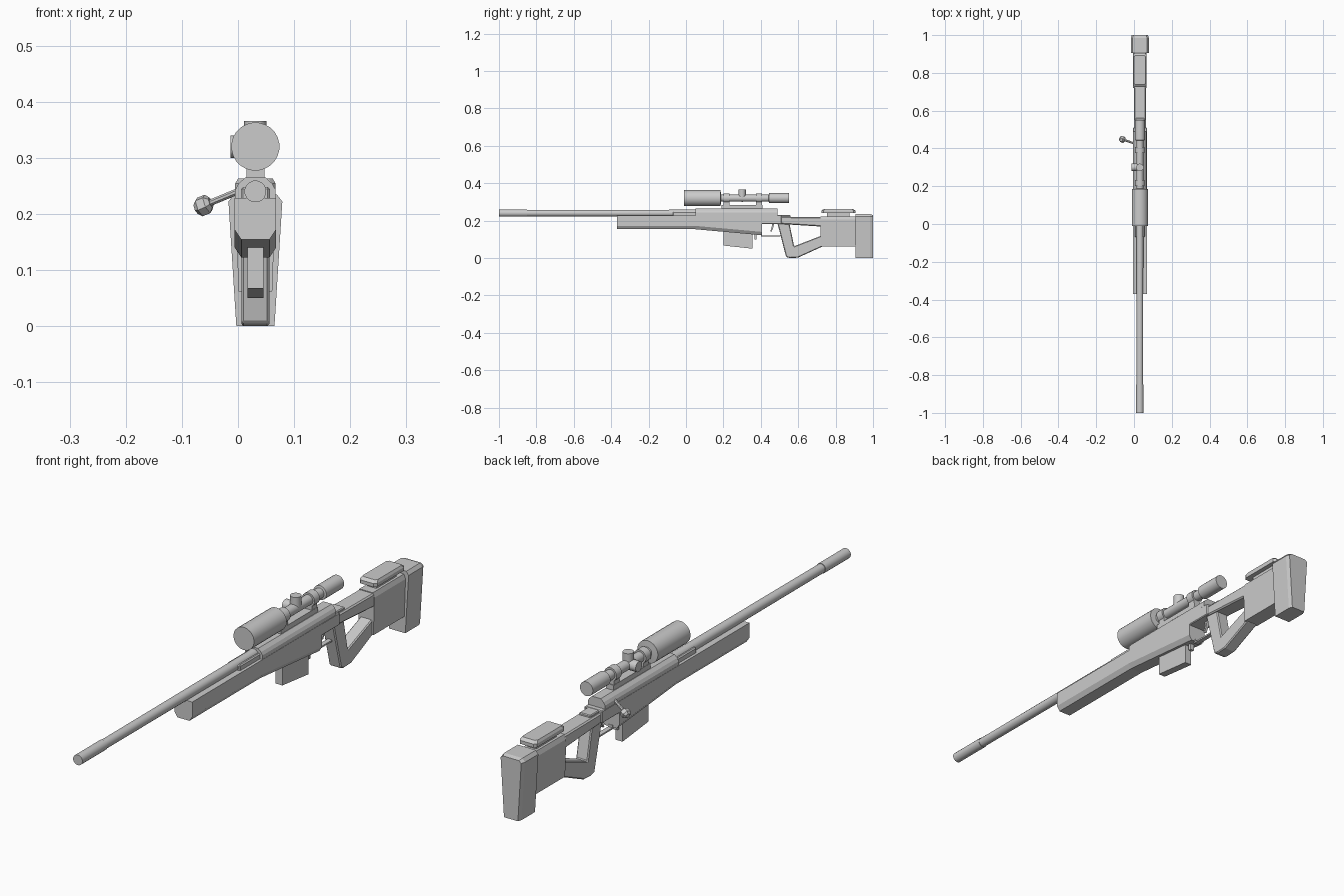
import bpy, bmesh, math
from mathutils import Vector

if "Cube" in bpy.data.objects:
    bpy.data.objects.remove(bpy.data.objects["Cube"])

CX = 0.031  # rifle centre line; the bolt handle sticks out to -x


def make(name, verts, faces, bevel=0):
    me = bpy.data.meshes.new(name)
    me.from_pydata(verts, [], faces)
    bm = bmesh.new()
    bm.from_mesh(me)
    bmesh.ops.recalc_face_normals(bm, faces=bm.faces)
    bm.to_mesh(me)
    bm.free()
    ob = bpy.data.objects.new(name, me)
    bpy.context.collection.objects.link(ob)
    if bevel:
        m = ob.modifiers.new("edge", "BEVEL")
        m.width, m.segments, m.limit_method = bevel, 1, "ANGLE"
    return ob


def loft(name, rings, bevel=0):
    """Skin rings that all have the same point count, capping both ends."""
    n = len(rings[0])
    verts = [p for r in rings for p in r]
    faces = [list(range(n)), list(range(len(verts) - n, len(verts)))]
    for k in range(len(rings) - 1):
        for i in range(n):
            j = (i + 1) % n
            faces.append([k * n + i, k * n + j, (k + 1) * n + j, (k + 1) * n + i])
    return make(name, verts, faces, bevel)


def prism(name, prof, hw, bevel=0):
    """Side profile (y, z) extruded across the rifle."""
    return loft(name, [[(CX + s * hw, y, z) for y, z in prof] for s in (-1, 1)], bevel)


def box(name, hw, y0, y1, z0, z1, bevel=0):
    return prism(name, [(y0, z0), (y1, z0), (y1, z1), (y0, z1)], hw, bevel)


def turned(name, start, axis, steps, sides=16):
    """Lathe part: steps of (distance along axis, radius)."""
    a = Vector(axis).normalized()
    u = a.orthogonal().normalized()
    v = a.cross(u)
    rings = []
    for d, r in steps:
        c = Vector(start) + a * d
        rings.append([c + (u * math.cos(t) + v * math.sin(t)) * r
                      for t in (2 * math.pi * (i + .5) / sides for i in range(sides))])
    ob = loft(name, rings)
    if sides > 10:
        bpy.context.view_layer.objects.active = ob
        ob.select_set(True)
        bpy.ops.object.shade_smooth_by_angle(angle=math.radians(31))
        ob.select_set(False)
    return ob


def mirrored(y, half):
    """Cross-section ring from its right half (x, z), listed bottom to top."""
    return [(CX + x, y, z) for x, z in half] + [(CX - x, y, z) for x, z in reversed(half)]


# Barrel with thicker muzzle
turned("barrel", (CX, -1, .24), (0, 1, 0),
       [(0, .0195), (.15, .0195), (.15, .0175), (.9, .0185), (1.1, .0195)])
box("barrel_shank", .026, -.07, .06, .215, .248, .004)

# Fore stock with chamfered belly that deepens toward the magazine
loft("fore_stock", [mirrored(y, [(.025, zb), (.037, zb + .018), (.037, .228)])
                    for y, zb in ((-.37, .154), (.05, .154), (.405, .122))])
box("stock_rear", .037, .40, .51, .183, .23, .003)

# Receiver
loft("receiver", [mirrored(y, [(.036, .22), (.036, .243), (.03, .254), (.018, .265)])
                  for y in (.05, .49)])
box("tang", .024, .48, .56, .2, .229, .003)
box("scope_rail", .016, .19, .41, .262, .284)

# Scope
SZ = .32
turned("scope", (CX, -.01, SZ), (0, 1, 0),
       [(0, .043), (.195, .043), (.197, .019), (.452, .019), (.454, .027), (.56, .027)], 24)
for i, y in enumerate((.2, .375)):
    turned("scope_ring_%d" % i, (CX, y, SZ), (0, 1, 0), [(0, .026), (.032, .026)])
    box("ring_foot_%d" % i, .015, y, y + .032, .27, SZ - .015)
turned("top_turret", (CX, .30, SZ), (0, 0, 1), [(0, .02), (.046, .02)], 12)
turned("side_turret", (CX, .30, SZ), (-1, 0, 0), [(0, .02), (.044, .02)], 12)

# Bolt handle with faceted knob
d = Vector((-.08, .028, -.033))
b = Vector((.014, .422, .246))
turned("bolt_handle", b, d, [(0, .006), (d.length, .006)], 8)
turned("bolt_knob", b + d * .78, d,
       [(0, .01), (.007, .018), (.022, .018), (.03, .01)], 6)

# Magazine, release catch, trigger and guard
prism("magazine", [(.2, .17), (.355, .17), (.355, .05), (.2, .067)], .0145)
box("magazine_catch", .008, .367, .378, .10, .14)
prism("trigger", [(.462, .19), (.474, .19), (.464, .155), (.456, .14), (.45, .142), (.457, .16)], .005)
box("trigger_guard", .009, .40, .505, .115, .121)
box("guard_front", .009, .40, .407, .115, .13)

# Thumbhole stock: upper bar and V-shaped grip
prism("stock_bar", [(.49, .183), (.73, .168), (.73, .219), (.49, .221)], .032, .005)
prism("grip", [(.488, .19), (.552, .19), (.578, .063), (.73, .122), (.73, .062),
               (.598, .002), (.555, 0), (.535, .006)], .025, .004)

# Butt block, cheek rest and flared butt pad
loft("butt_block", [mirrored(y, [(.030, .062), (.035, .205), (.028, .222)])
                    for y in (.72, .91)])
box("cheek_post", .018, .755, .875, .215, .245)
cheek = [(-.036, .735), (-.028, .725), (.028, .725), (.036, .735), (.036, .895), (.028, .905),
         (-.028, .905), (-.036, .895)]
loft("cheek_rest", [[(CX + x * s, .815 + (y - .815) * s, z) for x, y in cheek]
                    for z, s in ((.241, 1), (.254, 1), (.263, .86))])
loft("butt_pad", [mirrored(y, [(.034 - i, 0), (.048 - i, .222), (.038 - i, .235 - i)])
                  for y, i in ((.905, 0), (.985, 0), (1.0, .005))])
